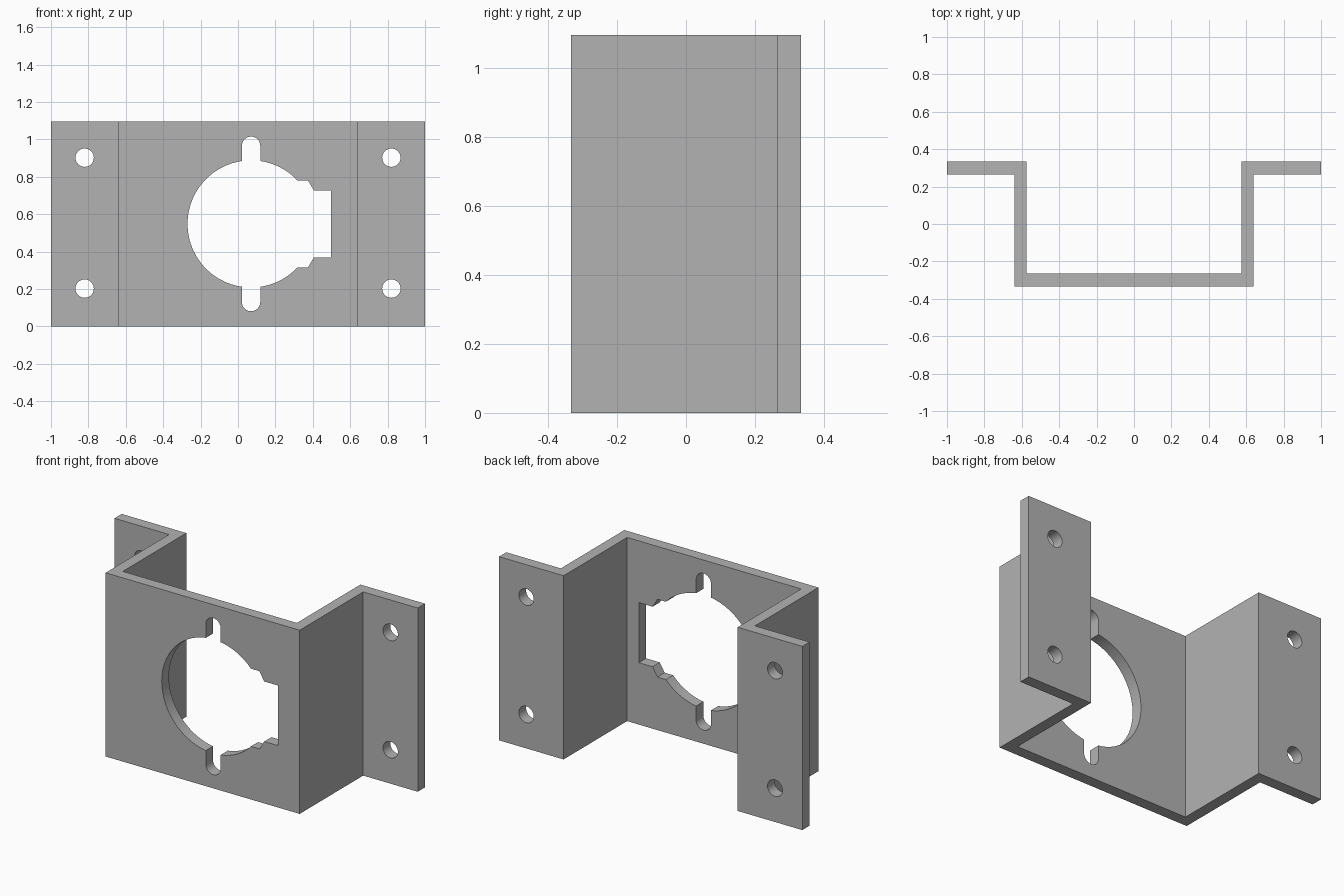
import bpy, bmesh, math

cube = bpy.data.objects.get("Cube")
if cube:
    bpy.data.objects.remove(cube, do_unlink=True)

HEIGHT, MID = 1.095, 0.548
FRONT, BACK, WALL = -0.333, 0.333, 0.068
OUTER, INNER = 0.64, 0.574
PORT_X, PORT_R = 0.07, 0.34

grey = bpy.data.materials.new("plain grey")
grey.use_nodes = True
colour = (0.45, 0.45, 0.45, 1)
grey.diffuse_color = colour
grey.node_tree.nodes["Principled BSDF"].inputs["Base Color"].default_value = colour


def prism(name, points, offset):
    """Extrude a closed 3D outline along an offset vector."""
    bm = bmesh.new()
    face = bm.faces.new([bm.verts.new(p) for p in points])
    top = bmesh.ops.extrude_face_region(bm, geom=[face])["geom"]
    bmesh.ops.translate(bm, vec=offset,
                        verts=[v for v in top if isinstance(v, bmesh.types.BMVert)])
    bmesh.ops.recalc_face_normals(bm, faces=bm.faces)
    mesh = bpy.data.meshes.new(name)
    bm.to_mesh(mesh)
    bm.free()
    mesh.materials.append(grey)
    obj = bpy.data.objects.new(name, mesh)
    bpy.context.collection.objects.link(obj)
    return obj


def arc(x, z, r, start, end, steps):
    angles = [math.radians(start + (end - start) * i / steps) for i in range(steps + 1)]
    return [(x + r * math.cos(a), z + r * math.sin(a)) for a in angles]


def cut(outline, y):
    """Cut an x-z outline through the sheet centred on depth y."""
    cutter = prism("cutter", [(x, y - 0.1, z) for x, z in outline], (0, 0.2, 0))
    cutter.hide_render = True
    mod = bracket.modifiers.new("cut", "BOOLEAN")
    mod.operation, mod.solver, mod.object = "DIFFERENCE", "EXACT", cutter
    bpy.context.view_layer.objects.active = bracket
    bpy.ops.object.modifier_apply(modifier=mod.name)
    bpy.data.objects.remove(cutter, do_unlink=True)


# Bent sheet: half profile mirrored into a hat section
half = [(INNER, FRONT + WALL), (INNER, BACK), (1, BACK),
        (1, BACK - WALL), (OUTER, BACK - WALL), (OUTER, FRONT)]
profile = half + [(-x, y) for x, y in reversed(half)]
bracket = prism("mounting_bracket", [(x, y, 0) for x, y in profile], (0, 0, HEIGHT))

# Large round opening
cut(arc(PORT_X, MID, PORT_R, 0, 354, 59), FRONT)

# Keyway slots above and below the opening, each with a rounded end
slot_r, reach = 0.049, 0.418
slot = [(PORT_X - slot_r, MID - reach), (PORT_X - slot_r, MID + reach)]
slot = (arc(PORT_X, MID + reach, slot_r, 0, 180, 16)
        + arc(PORT_X, MID - reach, slot_r, 180, 360, 16))
cut(slot, FRONT)

# Stepped notch on the left side of the opening
step = [(PORT_X, 0.232), (0.374, 0.232), (0.406, 0.179), (0.497, 0.179)]
cut([(x, MID + d) for x, d in step] + [(x, MID - d) for x, d in reversed(step)], FRONT)

# Screw holes in both flanges
for x in (-0.82, 0.82):
    for z in (MID - 0.346, MID + 0.354):
        cut(arc(x, z, 0.049, 0, 348.75, 31), BACK - WALL / 2)

# Keep the bends crisp and the holes smooth
bpy.ops.object.select_all(action="DESELECT")
bracket.select_set(True)
bpy.context.view_layer.objects.active = bracket
bpy.ops.object.shade_smooth_by_angle(angle=math.radians(25))
